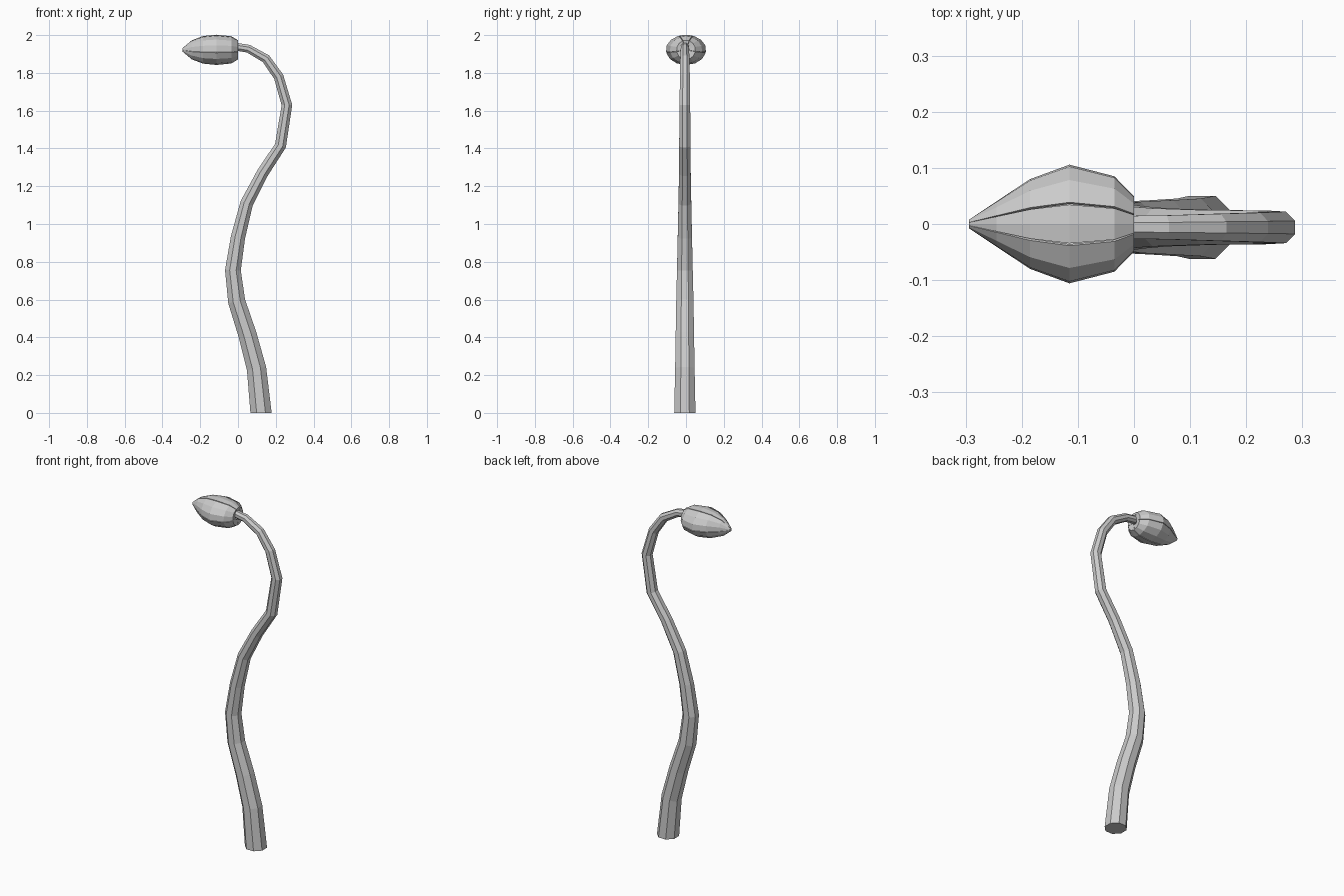
import bpy, bmesh, math
from mathutils import Vector

if "Cube" in bpy.data.objects:
    bpy.data.objects.remove(bpy.data.objects["Cube"])


def make_object(name, bm):
    bmesh.ops.recalc_face_normals(bm, faces=bm.faces)
    mesh = bpy.data.meshes.new(name)
    bm.to_mesh(mesh)
    bm.free()
    obj = bpy.data.objects.new(name, mesh)
    bpy.context.collection.objects.link(obj)
    return obj


def bridge(bm, rows, closed):
    for a, b in zip(rows, rows[1:]):
        n = len(a)
        for i in range(n if closed else n - 1):
            j = (i + 1) % n
            bm.faces.new((a[i], a[j], b[j], b[i]))


# Tapered, wavy stem: (x, z, radius) along its centre line
PATH = [(0.122, 0, 0.058), (0.098, 0.235, 0.053), (0.05, 0.415, 0.050),
        (-0.007, 0.59, 0.047), (-0.027, 0.755, 0.043), (0.0, 0.93, 0.039),
        (0.046, 1.11, 0.035), (0.13, 1.27, 0.032), (0.225, 1.415, 0.031),
        (0.259, 1.63, 0.029), (0.215, 1.78, 0.027), (0.148, 1.875, 0.025),
        (0.055, 1.928, 0.022), (-0.02, 1.94, 0.021)]
SIDES = 8
bm = bmesh.new()
rings = []
for k, (x, z, r) in enumerate(PATH):
    p, q = PATH[max(k - 1, 0)], PATH[min(k + 1, len(PATH) - 1)]
    t = Vector((q[0] - p[0], 0, q[1] - p[1])).normalized()
    if k == 0:
        t = Vector((0, 0, 1))
    side = Vector((t.z, 0, -t.x))
    ring = []
    for i in range(SIDES):
        a = 2 * math.pi * (i + 0.5) / SIDES
        ring.append(bm.verts.new(Vector((x, -0.006, z)) + side * r * 1.05 * math.cos(a)
                                 + Vector((0, r * 1.05 * math.sin(a), 0))))
    rings.append(ring)
bridge(bm, rings, True)
bm.faces.new(rings[0])
bm.faces.new(rings[-1])
make_object("stem", bm)

# Closed bud: (x, half width, half height) from tip to base, curling in to the stem
BUD = [(-0.294, 0.008, 0.009), (-0.245, 0.041, 0.05), (-0.185, 0.081, 0.073),
       (-0.115, 0.107, 0.08), (-0.035, 0.086, 0.072), (0.0, 0.05, 0.051),
       (-0.004, 0.018, 0.018)]


def petal(name, start, end, columns):
    bm = bmesh.new()
    rows = []
    for x, w, h in BUD:
        row = []
        for i in range(columns + 1):
            a = math.radians(start + 1.2 + (end - start - 2.4) * i / columns)
            row.append(bm.verts.new((x, w * math.sin(a), 1.922 + h * math.cos(a))))
        rows.append(row)
    bridge(bm, rows, False)
    obj = make_object(name, bm)
    # Orient outwards, then thicken inwards
    mesh = obj.data
    score = sum(f.normal.dot(f.center - Vector((-0.12, 0, 1.922))) for f in mesh.polygons)
    if score < 0:
        mesh.flip_normals()
    solid = obj.modifiers.new("thickness", 'SOLIDIFY')
    solid.thickness = 0.006
    solid.offset = -1


petal("petal_top", -20, 20, 2)
for label, s in (("left", 1), ("right", -1)):
    petal("petal_side_" + label, s * 20 if s > 0 else -100, 100 if s > 0 else -20, 3)
    petal("petal_lower_" + label, 100 if s > 0 else -180, 180 if s > 0 else -100, 3)
